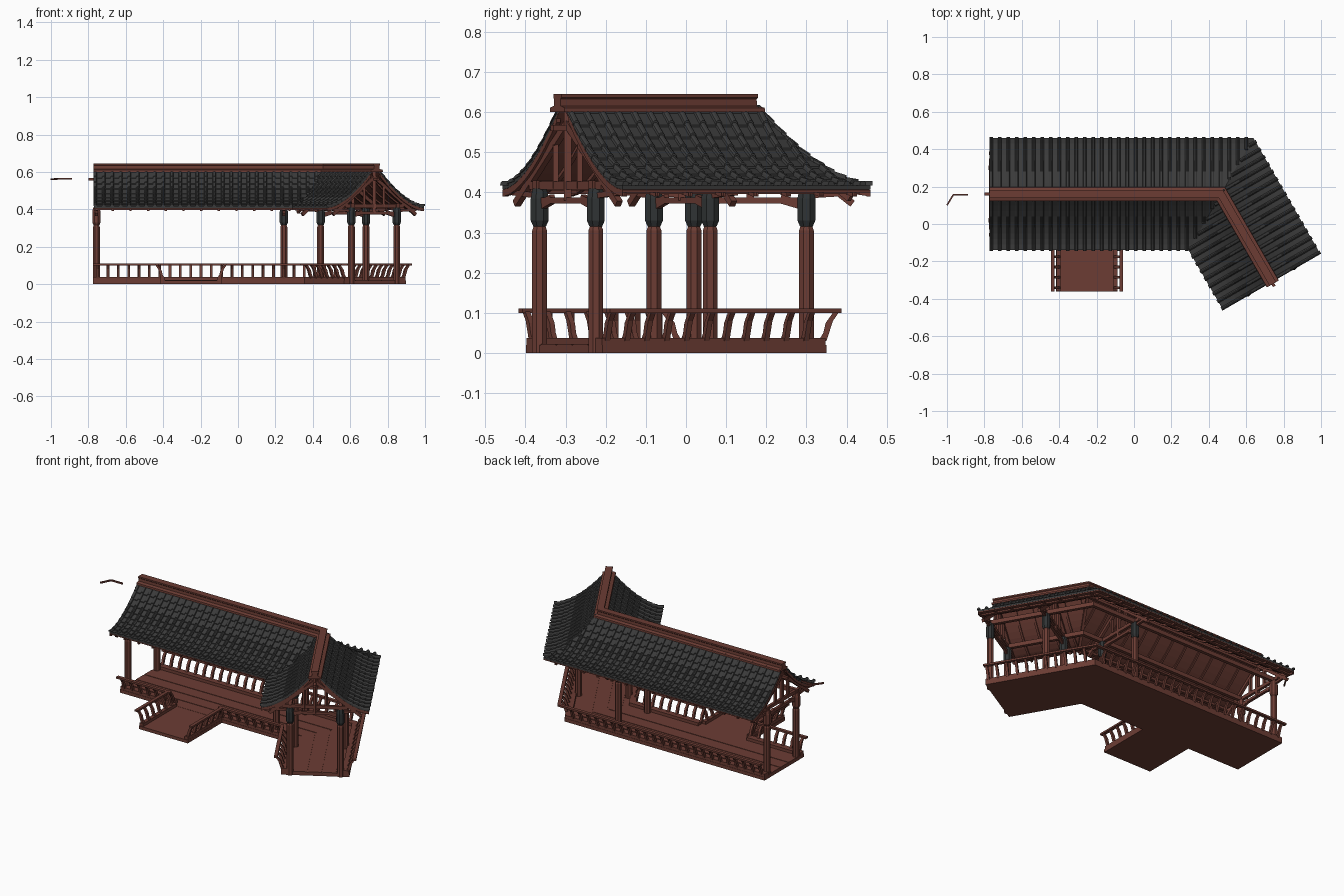
import bpy, bmesh, math
from mathutils import Vector

if "Cube" in bpy.data.objects:
    bpy.data.objects.remove(bpy.data.objects["Cube"])

BX, BY = 0.465, 0.16            # plan position of the bend in the ridge
TAN = math.tan(math.radians(30))
A0, A1 = -1.235, 0.54           # roof ends along the two wings
HALF = 0.30                     # roof half width


def material(name, col):
    m = bpy.data.materials.new(name)
    m.diffuse_color = (*col, 1)
    m.use_nodes = True
    m.node_tree.nodes["Principled BSDF"].inputs["Base Color"].default_value = m.diffuse_color
    return m


WOOD = material("red brown wood", (0.15, 0.046, 0.034))
TILE = material("dark grey tile", (0.043, 0.043, 0.043))
HEAD = material("blackish post head", (0.03, 0.034, 0.035))


def pos(seg, a, t, z):
    """Point at distance a along wing seg, offset t from the ridge line."""
    if seg == 0:
        return Vector((BX + a, BY + t, z))
    return Vector((BX + 0.5 * a + 0.866 * t, BY - 0.866 * a + 0.5 * t, z))


def finish(bm, name, mat):
    bmesh.ops.recalc_face_normals(bm, faces=bm.faces)
    me = bpy.data.meshes.new(name)
    bm.to_mesh(me)
    bm.free()
    me.materials.append(mat)
    ob = bpy.data.objects.new(name, me)
    bpy.context.collection.objects.link(ob)
    return ob


def loft(bm, rings, closed=True):
    rows = [[bm.verts.new(p) for p in r] for r in rings]
    n = len(rows[0])
    for r0, r1 in zip(rows, rows[1:]):
        for i in range(n if closed else n - 1):
            j = (i + 1) % n
            bm.faces.new((r0[i], r0[j], r1[j], r1[i]))
    if closed:
        bm.faces.new(rows[0])
        bm.faces.new(rows[-1][::-1])


def sweep(bm, prof, stations):
    """Sweep a (t, z) profile; a station of None is the mitre at the bend."""
    loft(bm, [[pos(0, t * TAN, t, z) if st is None else pos(st[0], st[1], t, z)
               for t, z in prof] for st in stations])


def bar(bm, p, q, w, h):
    p, q = Vector(p), Vector(q)
    d = (q - p).normalized()
    side = d.cross(Vector((0, 0, 1)))
    side = side.normalized() if side.length > 0.01 else Vector((1, 0, 0))
    up = side.cross(d)
    loft(bm, [[c + side * (i * w / 2) + up * (j * h / 2)
               for i, j in ((-1, -1), (1, -1), (1, 1), (-1, 1))] for c in (p, q)])


def rect(t0, t1, z0, z1):
    return [(t0, z0), (t1, z0), (t1, z1), (t0, z1)]


FULL = [(0, A0), None, (1, A1)]
DECK = [(0, -1.24), None, (1, 0.535)]


# ---- Roof: concave stepped tile slopes ----
def slope(t):
    return 0.41 + 0.22 * max(0, 1 - abs(t) / HALF) ** 1.7


ROWS = 10


def stepped(step):
    pts = []
    for k in range(ROWS + 1):
        t = HALF * k / ROWS
        if k:
            pts.append((t, slope(t) + step))
        if k < ROWS:
            pts.append((t, slope(t)))
    return pts


def sheet(name, top, thick, dz, mat):
    bm = bmesh.new()
    for s in (1, -1):
        prof = [(s * t, z + dz) for t, z in top]
        prof += [(s * t, slope(t) + dz - thick) for t in
                 [HALF * k / ROWS for k in range(ROWS, -1, -1)]]
        sweep(bm, prof, FULL)
    return finish(bm, name, mat)


sheet("roof_tile_bed", stepped(0.005), 0.006, 0.003, TILE)
sheet("roof_underside_boards", [(HALF * k / ROWS, slope(HALF * k / ROWS))
                                for k in range(ROWS + 1)], 0.006, -0.0035, WOOD)


def rib(bm, seg, a, s, sect, step, reach=0.0):
    """Strip running down the slope, cut where it meets the bend mitre."""
    b = a if seg == 0 else -a
    lo, hi = 0.0, HALF
    if s > 0 and b > 0:
        lo = b / TAN
    if s < 0:
        if b > 0:
            return
        hi = min(hi, -b / TAN)
    pts = [p for p in stepped(step) if lo < p[0] < hi]
    if lo > 0:
        pts.insert(0, (lo, slope(lo)))
    pts.append((hi, slope(hi) + step))
    if hi == HALF:
        pts.append((HALF + reach, slope(HALF) + step))
    if hi - lo < 0.02:
        return
    loft(bm, [[pos(seg, a + x, s * t, z + h) for x, h in sect] for t, z in pts])


def ribs(name, sect, spacing, step, reach, mat):
    bm = bmesh.new()
    for s in (1, -1):
        for seg, start, sgn in ((0, A0 + 0.006, 1), (1, A1 - 0.006, -1)):
            for k in range(60):
                a = start + sgn * k * spacing
                if sgn * a > 0.175:
                    break
                rib(bm, seg, a, s, sect, step, reach)
    return finish(bm, name, mat)


R = 0.0095
ribs("round_cover_tiles", [(R * math.cos(math.pi * i / 5), 0.003 + 1.2 * R * math.sin(math.pi * i / 5))
                           for i in range(6)], 0.0455, 0.005, 0.005, TILE)
ribs("curved_rafters", [(-0.006, -0.02), (0.006, -0.02), (0.006, -0.008), (-0.006, -0.008)],
     0.0945, 0.0, -0.01, WOOD)

# ---- Ridge with flared base and cap ----
half = [(0.037, 0.600), (0.036, 0.611), (0.017, 0.616), (0.016, 0.633), (0.020, 0.637), (0.020, 0.645)]
bm = bmesh.new()
sweep(bm, half + [(-t, z) for t, z in half[::-1]], [(0, A0 - 0.002), None, (1, A1 + 0.015)])
finish(bm, "ridge_beam", WOOD)

# ---- Long purlins under the roof ----
bm = bmesh.new()
sweep(bm, rect(-0.008, 0.008, 0.553, 0.568), [(0, -1.265), None, (1, 0.57)])
for s in (1, -1):
    sweep(bm, rect(s * 0.13, s * 0.15, 0.405, 0.43), FULL)
    sweep(bm, rect(s * 0.255, s * 0.272, 0.396, 0.41), FULL)
    bar(bm, pos(0, 0, 0, 0.58), pos(0, s * 0.25 * TAN, s * 0.25, 0.385), 0.016, 0.016)
finish(bm, "purlins", WOOD)

# ---- Posts, heads and gable frames ----
FRAMES = [(0, -1.222), (0, -0.22), (1, 0.196), (1, 0.525)]


def post_part(bm, seg, a, t, rings):
    c = pos(seg, a, t, 0)
    loft(bm, [[c + Vector((r * math.cos(math.pi * (i + 0.5) / 4),
                           r * math.sin(math.pi * (i + 0.5) / 4), z)) for i in range(8)]
              for r, z in rings])


shafts, heads, plain, frames = (bmesh.new() for _ in range(4))
for n, (seg, a) in enumerate(FRAMES):
    for s in (1, -1):
        t = s * 0.14
        post_part(shafts, seg, a, t, [(0.02, 0), (0.02, 0.305), (0.015, 0.318)])
        post_part(plain if n == 0 else heads, seg, a, t,
                  [(0.017, 0.315), (0.024, 0.33), (0.024, 0.385), (0.019, 0.41)])
        # sloping rafter, corbel and strut
        bar(frames, pos(seg, a, 0, 0.572), pos(seg, a, s * 0.255, 0.372), 0.016, 0.018)
        bar(frames, pos(seg, a, s * 0.13, 0.368), pos(seg, a, s * 0.075, 0.384), 0.014, 0.022)
        bar(frames, pos(seg, a, s * 0.06, 0.41), pos(seg, a, s * 0.06, 0.52), 0.014, 0.014)
        bar(frames, pos(seg, a, s * 0.14, 0.392), pos(seg, a, s * 0.265, 0.40), 0.014, 0.014)
    bar(frames, pos(seg, a, -0.14, 0.38), pos(seg, a, 0.14, 0.38), 0.016, 0.016)
    bar(frames, pos(seg, a, -0.18, 0.418), pos(seg, a, 0.18, 0.418), 0.016, 0.02)
    bar(frames, pos(seg, a, 0, 0.38), pos(seg, a, 0, 0.6), 0.018, 0.018)
finish(shafts, "post_shafts", WOOD)
finish(heads, "dark_post_heads", HEAD)
finish(plain, "wooden_post_heads", WOOD)
finish(frames, "gable_frames", WOOD)

# ---- Deck, raised planks, kerbs and entrance platform ----
bm = bmesh.new()
sweep(bm, rect(-0.19, 0.19, 0, 0.02), DECK)
for t in (-0.08, 0, 0.08):
    sweep(bm, rect(t - 0.036, t + 0.036, 0.018, 0.0225), DECK)
bar(bm, (-0.252, -0.36, 0.0095), (-0.252, -0.02, 0.0095), 0.33, 0.019)
finish(bm, "deck", WOOD)

GAP0, GAP1 = -0.415 - BX, -0.088 - BX
INNER = ([(0, -1.24), (0, GAP0)], [(0, GAP1), None, (1, 0.535)])
rails = bmesh.new()
kerbs = bmesh.new()
for runs, s in (((DECK,), 1), (INNER, -1)):
    for st in runs:
        sweep(kerbs, rect(s * 0.15, s * 0.188, 0.01, 0.038), st)
        sweep(rails, rect(s * 0.208, s * 0.228, 0.1, 0.111), st)
finish(kerbs, "kerb_seats", WOOD)

# ---- Curved balusters leaning outward ----
CURVE = [(-0.014, 0.03), (-0.002, 0.05), (0.004, 0.075), (0.024, 0.103),
         (0.038, 0.103), (0.022, 0.08), (0.014, 0.055), (0.006, 0.03)]
bal = bmesh.new()


def baluster(base, out):
    along = Vector((-out.y, out.x, 0)) * 0.007
    loft(bal, [[base + out * o + along * k + Vector((0, 0, z)) for o, z in CURVE] for k in (-1, 1)])


for s in (1, -1):
    for seg in (0, 1):
        out = pos(seg, 0, s, 0) - pos(seg, 0, 0, 0)
        lim = s * 0.19 * TAN
        a0, a1 = (-1.215, lim) if seg == 0 else (-lim, 0.52)
        n = round((a1 - a0) / 0.056)
        for k in range(n):
            a = a0 + (a1 - a0) * (k + (0 if seg == 0 else 1)) / n
            if s < 0 and seg == 0 and GAP0 < a < GAP1:
                continue
            baluster(pos(seg, a, s * 0.184, 0), out)

# Platform side rails
for x, d in ((-0.415, -1), (-0.088, 1)):
    bar(rails, (x + d * 0.02, -0.36, 0.105), (x + d * 0.02, -0.045, 0.105), 0.02, 0.011)
    bar(rails, (x - d * 0.012, -0.355, 0.024), (x - d * 0.012, -0.03, 0.024), 0.024, 0.026)
    for k in range(6):
        baluster(Vector((x - d * 0.010, -0.34 + k * 0.055, 0)), Vector((d, 0, 0)))
finish(bal, "balusters", WOOD)
finish(rails, "hand_rails", WOOD)

# ---- Small detached bent rod beyond the left end ----
bm = bmesh.new()
bar(bm, (-1.0, 0.10, 0.56), (-0.965, 0.158, 0.563), 0.008, 0.009)
bar(bm, (-0.967, 0.157, 0.563), (-0.888, 0.157, 0.563), 0.008, 0.009)
finish(bm, "detached_rod", WOOD)
